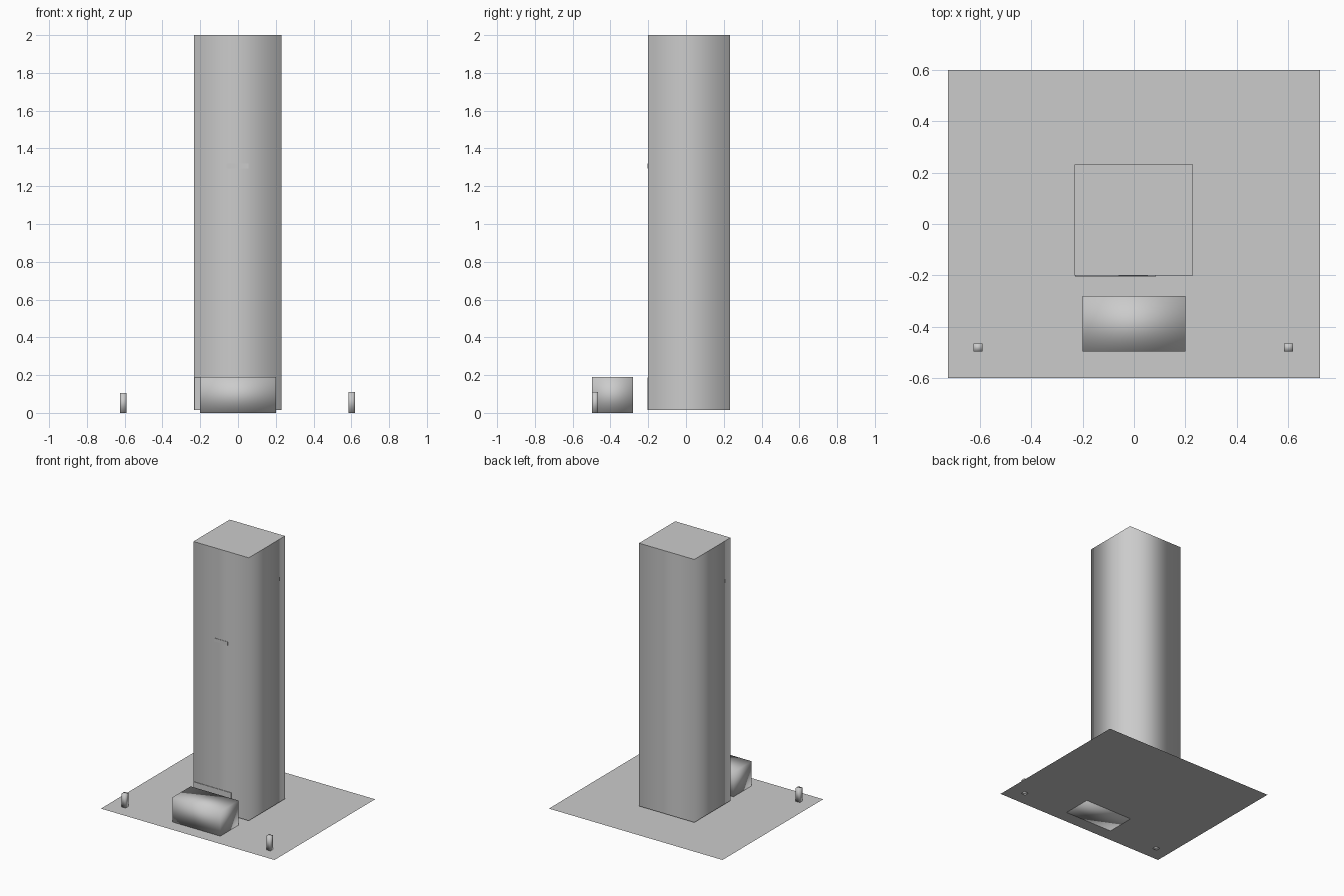
import bpy

if "Cube" in bpy.data.objects:
    bpy.data.objects.remove(bpy.data.objects["Cube"])

grey = bpy.data.materials.new("plain grey")
grey.diffuse_color = (0.6, 0.6, 0.6, 1)
grey.use_nodes = True
grey.node_tree.nodes["Principled BSDF"].inputs["Base Color"].default_value = grey.diffuse_color


def make(name, verts, faces, smooth):
    mesh = bpy.data.meshes.new(name)
    mesh.from_pydata(verts, [], faces)
    mesh.materials.append(grey)
    mesh.polygons.foreach_set("use_smooth", [smooth] * len(mesh.polygons))
    obj = bpy.data.objects.new(name, mesh)
    bpy.context.collection.objects.link(obj)
    return obj


def box(name, x, y, z, smooth=True, caps=True):
    verts = [(a, b, c) for c in z for a, b in
             ((x[0], y[0]), (x[1], y[0]), (x[1], y[1]), (x[0], y[1]))]
    faces = [(i, (i + 1) % 4, (i + 1) % 4 + 4, i + 4) for i in range(4)]
    if caps:
        faces += [(3, 2, 1, 0), (4, 5, 6, 7)]
    return make(name, verts, faces, smooth)


def sheet(name, x, y, z, up=True):
    verts = [(x[0], y[0], z), (x[1], y[0], z), (x[1], y[1], z), (x[0], y[1], z)]
    return make(name, verts, [(0, 1, 2, 3) if up else (3, 2, 1, 0)], False)


# Plaza ground sheet
sheet("plaza", (-0.725, 0.725), (-0.6, 0.6), 0.004)

# Tower: softly shaded walls with flat roof and underside
tx, ty = (-0.232, 0.23), (-0.2, 0.232)
box("tower_walls", tx, ty, (0.015, 2.0), caps=False)
sheet("tower_roof", tx, ty, 2.0)
sheet("tower_underside", tx, ty, 0.015, up=False)

# Thin plates on the front wall
box("wall_panel", (-0.06, 0.055), (-0.203, -0.2), (1.293, 1.319), smooth=False)
box("entrance_panel", (-0.23, 0.085), (-0.204, -0.2), (0.016, 0.188), smooth=False)

# Low block in front of the tower
box("front_block", (-0.2, 0.2), (-0.497, -0.28), (0, 0.19))

# Corner posts
box("left_post", (-0.625, -0.591), (-0.497, -0.465), (0, 0.105))
box("right_post", (0.585, 0.619), (-0.497, -0.465), (0, 0.11))
